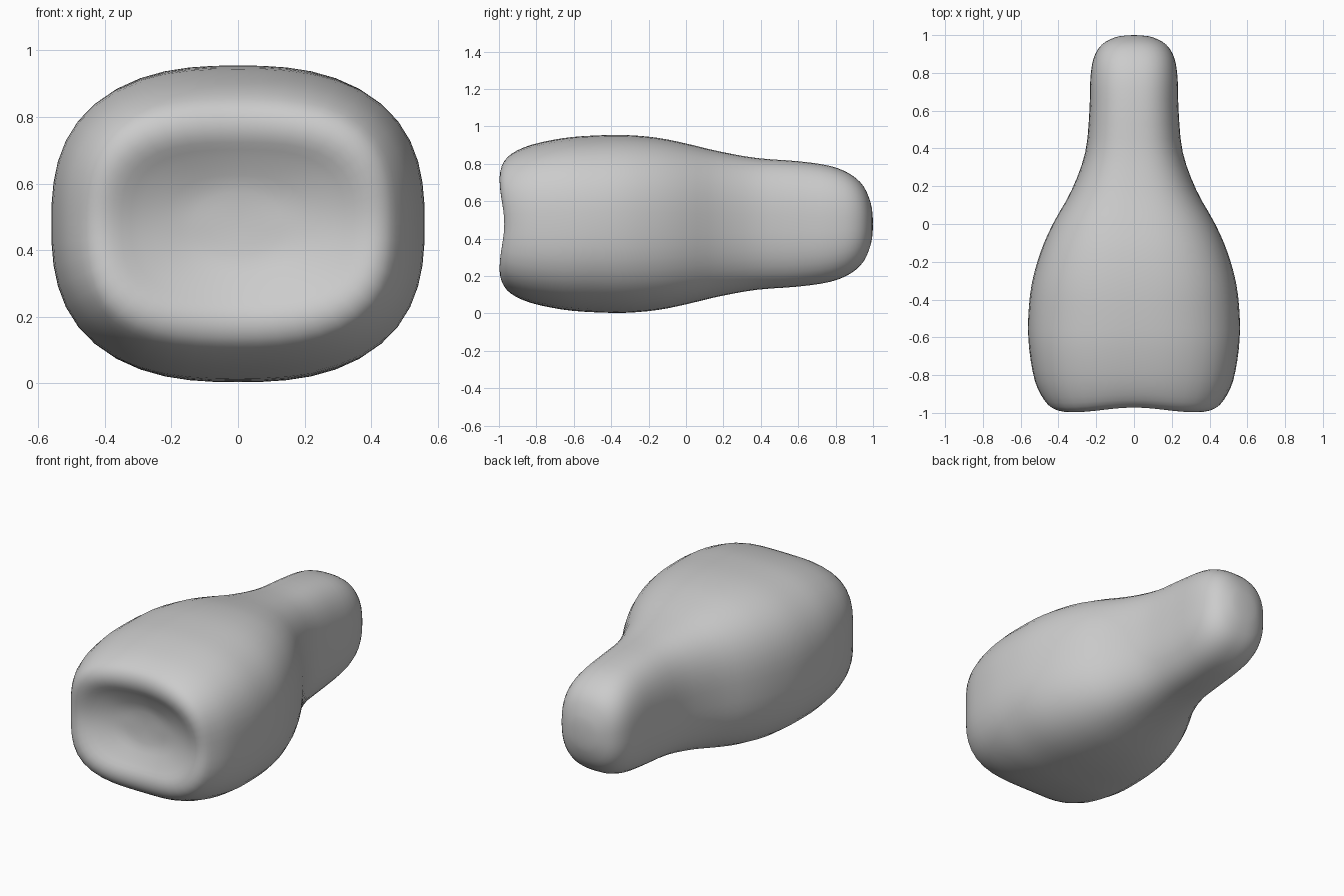
import bpy, bmesh, math

if "Cube" in bpy.data.objects:
    bpy.data.objects.remove(bpy.data.objects["Cube"])

CENTRE_Z = 0.479
SIDES = 48
STEPS = 3

# Cross-sections from dish centre, over the rim, along the body to the tip:
# (y, half width, half height, superellipse exponent, corner lift)
sections = [
    (-0.89, 0.07, 0.05, 2.2, 0.0),
    (-0.90, 0.17, 0.12, 2.4, 0.0),
    (-0.94, 0.29, 0.20, 2.8, 0.006),
    (-0.979, 0.375, 0.265, 3.0, 0.012),
    (-0.98, 0.43, 0.325, 3.0, 0.012),
    (-0.94, 0.475, 0.375, 2.9, 0.008),
    (-0.83, 0.525, 0.422, 2.8, 0.0),
    (-0.66, 0.555, 0.458, 2.7, 0.0),
    (-0.50, 0.560, 0.472, 2.6, 0.0),
    (-0.32, 0.542, 0.475, 2.6, 0.0),
    (-0.15, 0.495, 0.460, 2.6, 0.0),
    (0.00, 0.430, 0.430, 2.6, 0.0),
    (0.18, 0.330, 0.387, 2.6, 0.0),
    (0.38, 0.258, 0.352, 2.6, 0.0),
    (0.60, 0.236, 0.335, 2.6, 0.0),
    (0.77, 0.231, 0.310, 2.6, 0.0),
    (0.88, 0.213, 0.265, 2.6, 0.0),
    (0.95, 0.170, 0.200, 2.5, 0.0),
    (0.988, 0.100, 0.110, 2.3, 0.0),
    (0.998, 0.040, 0.045, 2.1, 0.0),
]


def catmull(a, b, c, d, t):
    return 0.5 * (2*b + (c - a)*t + (2*a - 5*b + 4*c - d)*t*t + (3*b - a - 3*c + d)*t**3)


def smooth_sections(rows):
    out = []
    for i in range(len(rows) - 1):
        quad = [rows[max(0, min(len(rows) - 1, i + k))] for k in (-1, 0, 1, 2)]
        for s in range(STEPS):
            out.append([catmull(*v, s / STEPS) for v in zip(*quad)])
    out.append(rows[-1])
    return out


def spow(v, e):
    return math.copysign(abs(v) ** e, v)


def add_ring(bm, y, w, h, n, lift):
    ring = []
    for k in range(SIDES):
        a = 2 * math.pi * k / SIDES
        # even direction spacing around the rounded rectangle
        c, s = math.cos(a), math.sin(a)
        r = (abs(c) ** n + abs(s) ** n) ** (-1 / n)
        yy = y + lift * math.cos(4 * a)
        ring.append(bm.verts.new((w * r * c, yy, CENTRE_Z + h * r * s)))
    return ring


# Body: one continuous lofted skin with a dished front and rounded neck
bm = bmesh.new()
rings = [add_ring(bm, *row) for row in smooth_sections(sections)]
for a, b in zip(rings, rings[1:]):
    for k in range(SIDES):
        j = (k + 1) % SIDES
        bm.faces.new((a[k], a[j], b[j], b[k]))
for ring, y in ((rings[0], -0.888), (rings[-1], 1.0)):
    pole = bm.verts.new((0, y, CENTRE_Z))
    for k in range(SIDES):
        bm.faces.new((ring[k], ring[(k + 1) % SIDES], pole))
bmesh.ops.recalc_face_normals(bm, faces=bm.faces)
for f in bm.faces:
    f.smooth = True

mesh = bpy.data.meshes.new("bottle_body")
bm.to_mesh(mesh)
bm.free()
body = bpy.data.objects.new("bottle_body", mesh)
bpy.context.collection.objects.link(body)
